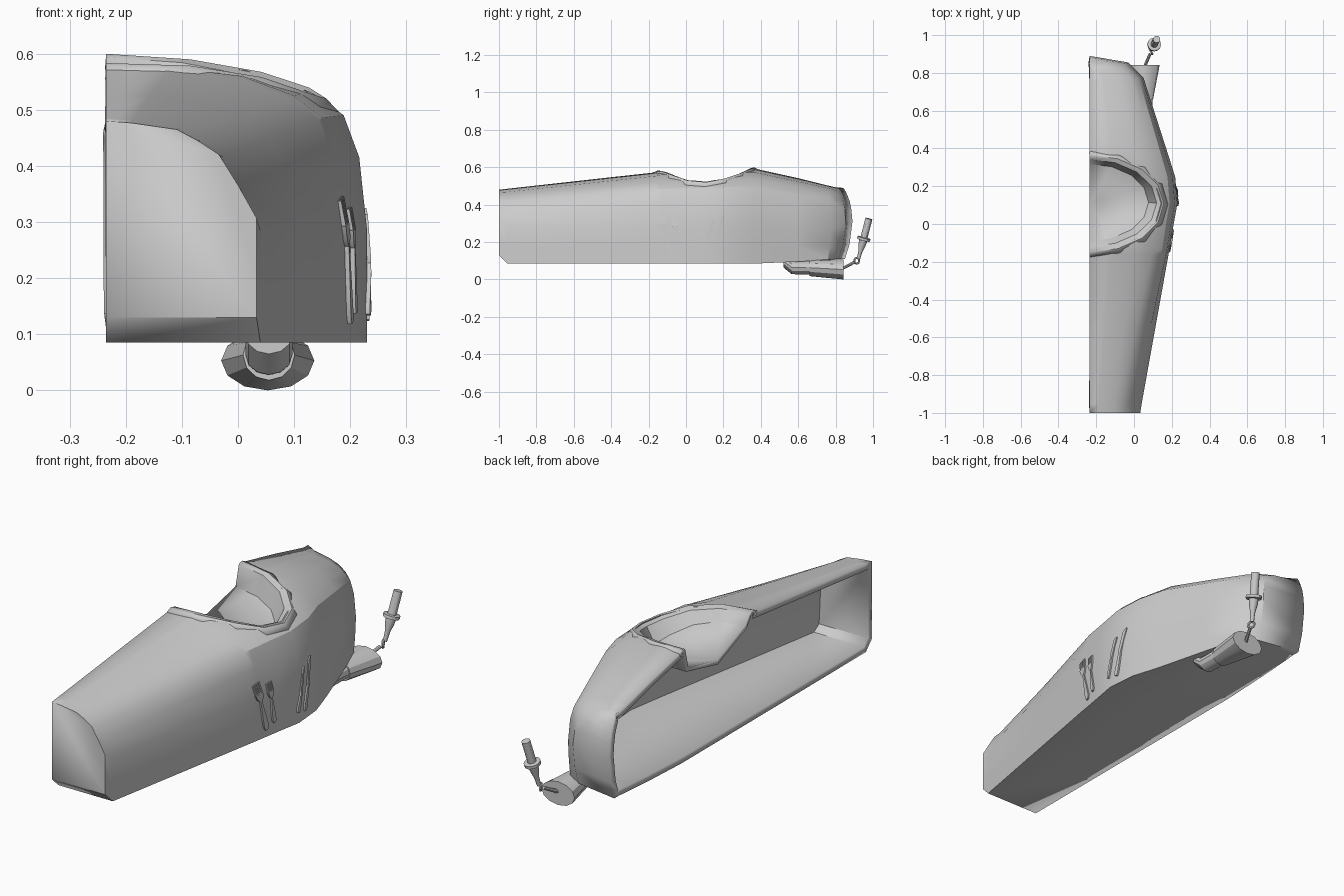
import bpy, bmesh, math
from mathutils import Vector
from mathutils.bvhtree import BVHTree

if "Cube" in bpy.data.objects:
    bpy.data.objects.remove(bpy.data.objects["Cube"])

CUT = -0.235          # x of the open, sliced side


def lerp(a, b, t):
    return a + (b - a) * t


def interp(table, v):
    for (a, p), (b, q) in zip(table, table[1:]):
        if v <= b:
            return lerp(p, q, (v - a) / (b - a))
    return table[-1][1]


def finish(name, bm, smooth=30):
    me = bpy.data.meshes.new(name)
    bm.to_mesh(me)
    bm.free()
    ob = bpy.data.objects.new(name, me)
    bpy.context.collection.objects.link(ob)
    if smooth:
        bpy.ops.object.select_all(action='DESELECT')
        ob.select_set(True)
        bpy.context.view_layer.objects.active = ob
        bpy.ops.object.shade_smooth_by_angle(angle=math.radians(smooth))
    return ob


def loft(bm, rows, closed=False, caps=False):
    vs = [[bm.verts.new(p) for p in r] for r in rows]
    n = len(rows[0])
    for a, b in zip(vs, vs[1:]):
        for i in range(n if closed else n - 1):
            j = (i + 1) % n
            bm.faces.new((a[i], a[j], b[j], b[i]))
    if caps:
        bm.faces.new(vs[0][::-1])
        bm.faces.new(vs[-1])
    return vs


# Body shell: half sections lofted from nose to tail
NOSE = [(0, 1), (.17, .99), (.47, .957), (.61, .9), (.75, .83), (.88, .67),
        (1, .506), (1, .2), (1, 0)]
MID = [(0, 1), (.27, .99), (.57, .96), (.79, .89), (.91, .81), (.97, .66),
       (1, .4), (1, .18), (1, 0)]
WIDTH = [(-1, .033), (-.955, .04), (-.16, .183), (0, .21), (.11, .23),
         (.25, .218), (.37, .18), (.775, .05)]
TOP = [(-1, .48), (-.16, .573), (-.13, .58), (.37, .592), (.775, .503)]


def section(y, bot=.085, dy=None):
    t = min(1, (y + 1) / .85)
    w, top = interp(WIDTH, y) - CUT, interp(TOP, y)
    pts = []
    for k, (p, q) in enumerate(zip(NOSE, MID)):
        u, v = lerp(p[0], q[0], t), lerp(p[1], q[1], t)
        z = bot + v * (top - bot)
        pts.append((CUT + u * w, y + (dy[k] * .4 if dy else 0), z))
    return pts + [(CUT, pts[-1][1], bot)]


DY = [-.05, -.045, -.035, -.025, -.014, -.006, 0, -.015, -.04, -.04]
TAILZ = [.49, .485, .468, .445, .415, .375, .31, .19, .11, .11]
rows = [section(-1, .13), section(-.955)]
rows += [section(y) for y in (-.55, -.16, -.13, 0, .11, .25, .37)]
rows += [section(.6, .095), section(.775, .105, DY)]
rows.append([(lerp(CUT, -.03, u), .855 + d, lerp(z, .11 + v * .385, .3))
             for (u, v), d, z in zip(MID + [(0, 0)], DY, TAILZ)])
rows.append([(CUT, .89 + d, z) for d, z in zip(DY, TAILZ)])

bm = bmesh.new()
grid = loft(bm, rows)
bm.faces.new(grid[0])
bmesh.ops.remove_doubles(bm, verts=bm.verts, dist=1e-5)
bmesh.ops.recalc_face_normals(bm, faces=bm.faces)
if min(bm.faces, key=lambda f: f.calc_center_median().z).normal.z > 0:
    bmesh.ops.reverse_faces(bm, faces=bm.faces)
tree = BVHTree.FromBMesh(bm)
body = finish("body_shell", bm)
m = body.modifiers.new("wall", 'SOLIDIFY')
m.thickness, m.offset, m.use_even_offset = .028, -1, True


# Cockpit: half-oval rings that follow the roof, then a sloping floor
def oval(a, y0, y1, n=8):
    c, b = (y0 + y1) / 2, (y1 - y0) / 2
    angs = [math.pi * (i / n - .5) for i in range(n + 1)]
    return [(CUT + a * max(0, math.cos(t)), c + b * math.sin(t)) for t in angs]


def roof(x, y):
    hit = tree.ray_cast(Vector((x + .0005, y, 2)), Vector((0, 0, -1)))[0]
    return hit.z if hit else .5


outer, crest, lip, floor = (oval(.415, -.175, .385), oval(.392, -.15, .365),
                            oval(.355, -.12, .342), oval(.312, -.09, .318))
base = [roof(x, y) for x, y in crest]
rings = [[(x, y, roof(x, y) + .001) for x, y in outer],
         [(p[0], p[1], z + .008) for p, z in zip(crest, base)],
         [(p[0], p[1], z + .002) for p, z in zip(lip, base)],
         [(p[0], p[1], z - .04 - .05 * max(0, (p[1] + .09) / .4))
          for p, z in zip(floor, base)]]
bm = bmesh.new()
last = loft(bm, rings)[-1]
mid = bm.verts.new((CUT, .11, .455))
for a, b in zip(last, last[1:]):
    bm.faces.new((a, b, mid))
bmesh.ops.recalc_face_normals(bm, faces=bm.faces)
if sum(f.normal.z for f in bm.faces) < 0:
    bmesh.ops.reverse_faces(bm, faces=bm.faces)
cockpit = finish("cockpit_tub", bm)
m = cockpit.modifiers.new("wall", 'SOLIDIFY')
m.thickness, m.offset = .02, -1

# Hole in the roof for the cockpit
bm = bmesh.new()
hole = [(CUT - .1, -.14)] + oval(.378, -.14, .357) + [(CUT - .1, .357)]
loft(bm, [[(x, y, z) for x, y in hole] for z in (.4, .8)], True, True)
bmesh.ops.recalc_face_normals(bm, faces=bm.faces)
cutter = finish("cockpit_cutter", bm, 0)
cutter.hide_render = True
cutter.hide_set(True)
m = body.modifiers.new("hole", 'BOOLEAN')
m.operation, m.solver, m.object = 'DIFFERENCE', 'EXACT', cutter


# Round parts: rings of (centre, half width, half height) along a path
def tube(name, stops, axis, n=12):
    axis = Vector(axis).normalized()
    side = axis.cross(Vector((0, 0, 1)))
    if side.length < .5:
        side = axis.cross(Vector((0, 1, 0)))
    side.normalize()
    up = side.cross(axis)
    rows = []
    for c, rx, rz in stops:
        rows.append([Vector(c) + side * rx * math.cos(t) + up * rz * math.sin(t)
                     for t in (2 * math.pi * i / n for i in range(n))])
    bm = bmesh.new()
    loft(bm, rows, True, True)
    bmesh.ops.recalc_face_normals(bm, faces=bm.faces)
    return finish(name, bm)


tube("exhaust_pipe", [((.055, .52, .1), .042, .035), ((.055, .565, .064), .042, .036),
                      ((.055, .67, .063), .042, .036)], (0, 1, 0))
tube("exhaust_cone", [((.055, .66, .063), .046, .045),
                      ((.053, .842, .053), .083, .053)], (0, 1, 0))
tube("hanger_rod", [((.055, .83, .055), .008, .008),
                    ((.085, .9, .092), .008, .008)], (.3, .7, .4), 8)
bpy.ops.mesh.primitive_torus_add(location=(.09, .913, .1), rotation=(0, math.pi / 2, .5),
                                 major_radius=.015, minor_radius=.006,
                                 major_segments=12, minor_segments=6)
bpy.context.object.name = "hanger_ring"
lo, hi = Vector((.093, .922, .11)), Vector((.12, .978, .325))
shape = [(0, .009), (.18, .011), (.36, .02), (.46, .022), (.47, .036), (.53, .036),
         (.54, .019), (1, .019)]
tube("hanging_plug", [(lo.lerp(hi, t), r, r) for t, r in shape], hi - lo)


# Cutlery on the side wall: flat outlines (along, across) laid on the body
def plate(bm, outline, foot, head, thick=.013):
    f, h = Vector(foot), Vector(head)
    d = h - f
    nrm = Vector((-d.y, d.x)).normalized()
    rows = [[], []]
    for s, w in outline:
        p = f + d * s + nrm * w
        x = interp(WIDTH, p.x) - max(0, p.y - .285) * .15
        rows[0].append((x - .008, p.x, p.y))
        rows[1].append((x + thick * .6, p.x, p.y))
    loft(bm, rows, True, True)


def sym(half):
    return half + [(s, -w) for s, w in reversed(half)]


def fork(name, foot, head, k):
    bm = bmesh.new()
    plate(bm, sym([(0, .007 * k), (.08, .012 * k), (.3, .009 * k), (.62, .004 * k),
                   (.68, .014 * k), (.8, .02 * k)]), foot, head)
    for c in (-.015, -.005, .005, .015):
        plate(bm, [(.79, (c - .003) * k), (1, (c - .003) * k),
                   (1, (c + .003) * k), (.79, (c + .003) * k)], foot, head)
    bmesh.ops.recalc_face_normals(bm, faces=bm.faces)
    finish(name, bm)


def knife(name, foot, head, k):
    bm = bmesh.new()
    plate(bm, [(0, .006 * k), (.05, .01 * k), (.4, .008 * k), (.48, .005 * k),
               (.52, .01 * k), (.93, .01 * k), (1, -.002 * k), (1, -.008 * k),
               (.48, -.005 * k), (.4, -.007 * k), (.05, -.01 * k), (0, -.006 * k)],
          foot, head)
    bmesh.ops.recalc_face_normals(bm, faces=bm.faces)
    finish(name, bm)


fork("large_fork", (-.08, .12), (-.135, .342), 1.1)
fork("small_fork", (-.036, .138), (-.063, .325), .85)
knife("small_knife", (.1, .135), (.147, .325), .8)
knife("large_knife", (.152, .125), (.203, .35), 1)
